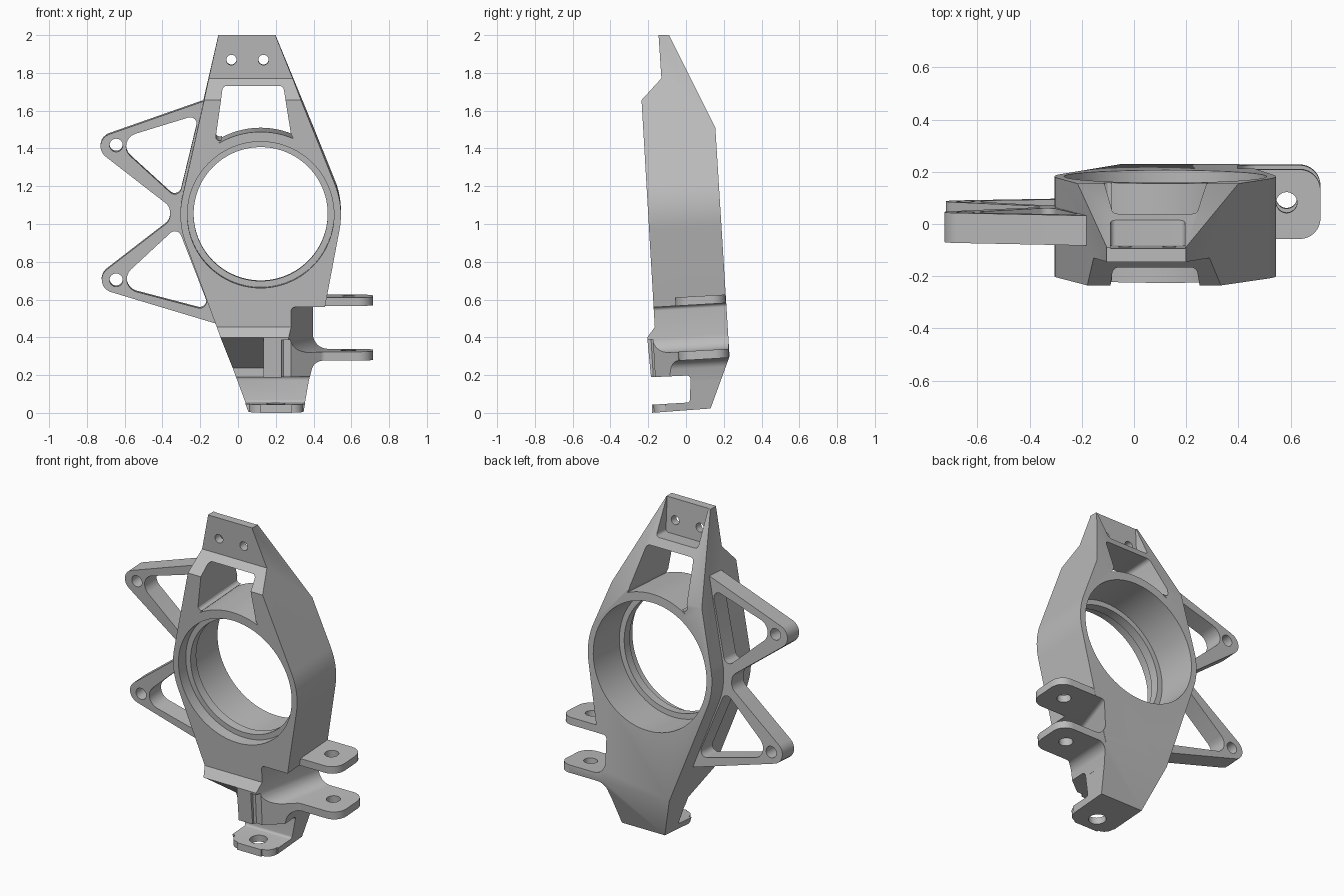
import bpy
import bmesh
import math
from mathutils import Matrix, Vector

if "Cube" in bpy.data.objects:
    bpy.data.objects.remove(bpy.data.objects["Cube"])

LEAN = 0.058            # backward lean of the whole casting
BORE = (0.12, 1.06)     # bearing bore centre in x, z

metal = bpy.data.materials.new("grey_metal")
metal.use_nodes = True
GREY = (0.5, 0.5, 0.5, 1)
metal.diffuse_color = GREY
metal.node_tree.nodes["Principled BSDF"].inputs["Base Color"].default_value = GREY


# Placement of a 2D profile point (a, b) at extrusion distance t
def front(a, b, t):
    return Vector((a, t, b))


def plan(a, b, t):
    return Vector((a, b, t))


def side(a, b, t):
    return Vector((t, a + LEAN * (b - 1), b - LEAN * a))


def skewed(a, b, t):
    return Vector((a + 0.3 * (t + 0.2), t, b))


def rounded(points, steps=8):
    """Polygon whose corners given as (a, b, radius) become arcs."""
    out = []
    for i, p in enumerate(points):
        c = Vector(p[:2])
        if len(p) < 3:
            out.append(c)
            continue
        u = (Vector(points[i - 1][:2]) - c).normalized()
        v = (Vector(points[(i + 1) % len(points)][:2]) - c).normalized()
        half = u.angle(v) / 2
        centre = c + (u + v).normalized() * p[2] / math.sin(half)
        r0 = c + u * p[2] / math.tan(half) - centre
        r1 = c + v * p[2] / math.tan(half) - centre
        sweep = r0.angle_signed(r1)
        for k in range(steps + 1):
            out.append(centre + Matrix.Rotation(-sweep * k / steps, 2) @ r0)
    return out


def arc(cx, cy, r, start, end, n):
    angles = [math.radians(start + (end - start) * k / n) for k in range(n + 1)]
    return [(cx + r * math.cos(a), cy + r * math.sin(a)) for a in angles]


def circle(cx, cy, r, n=32):
    return arc(cx, cy, r, 0, 360, n)[:-1]


def prism(name, points, place, lo, hi):
    bm = bmesh.new()
    rings = [[bm.verts.new(place(p[0], p[1], t)) for p in points] for t in (lo, hi)]
    for ring in rings:
        bm.faces.new(ring)
    n = len(points)
    for i in range(n):
        j = (i + 1) % n
        bm.faces.new((rings[0][i], rings[0][j], rings[1][j], rings[1][i]))
    bmesh.ops.recalc_face_normals(bm, faces=bm.faces)
    mesh = bpy.data.meshes.new(name)
    bm.to_mesh(mesh)
    bm.free()
    mesh.materials.append(metal)
    obj = bpy.data.objects.new(name, mesh)
    bpy.context.collection.objects.link(obj)
    return obj


def combine(obj, tool, operation):
    """Apply a boolean and throw the tool away."""
    tool.hide_render = True
    mod = obj.modifiers.new("combine", "BOOLEAN")
    mod.operation, mod.solver, mod.object = operation, "EXACT", tool
    bpy.context.view_layer.objects.active = obj
    bpy.ops.object.modifier_apply(modifier=mod.name)
    bpy.data.objects.remove(tool)


def cut(obj, points, place, lo, hi):
    combine(obj, prism("cutter", points, place, lo, hi), "DIFFERENCE")


# Main body: front outline wrapped around the bore
outline = [(-0.105, 2.1), (-0.105, 2.0)] + arc(*BORE, 0.425, 167, 201, 10)
outline += [(0.06, 0), (0.06, -0.1), (0.345, -0.1), (0.345, 0), (0.38, 0.2), (0.46, 0.57)]
outline += arc(*BORE, 0.425, -11, 22.3, 10) + [(0.2, 2.0), (0.2, 2.1)]
body = prism("upright_body", outline, front, -0.6, 0.6)

# Twin arm block on the left side
arms = prism("arms", rounded([(0.2, 0.187), (0.715, 0.187, 0.08), (0.715, -0.08, 0.08),
                              (0.45, -0.08, 0.04), (0.28, -0.21), (0.2, -0.21)]),
             plan, 0.0, 0.9)
arm_front = prism("arm_front", rounded([(0.1, 0.615), (0.9, 0.615), (0.9, 0.28),
                                        (0.4, 0.28, 0.06), (0.375, 0.17), (0.1, 0.17)]),
                  front, -0.8, 0.8)
combine(arms, arm_front, "INTERSECT")
cut(body, [(0.23, -0.22), (0.42, -0.05), (0.8, -0.05), (0.8, -0.8), (0.23, -0.8)],
    plan, 0.1, 0.4)
combine(body, arms, "UNION")

# Side profile trims front, back, foot and the notch above the foot
profile = [(-0.145, 2.0), (-0.09, 2.0), (0.155, 1.51), (0.23, 0.3), (0.13, 0.025),
           (-0.18, 0.002), (-0.18, 0.045), (0.02, 0.057, 0.015), (0.025, 0.2, 0.02),
           (-0.185, 0.19), (-0.205, 0.4), (-0.165, 0.455), (-0.235, 1.655), (-0.13, 1.77)]
combine(body, prism("side_profile", rounded(profile, 5), side, -1, 1), "INTERSECT")

# Space between the arms and the bolt holes through them
cut(body, rounded([(0.28, 0.327, 0.08), (0.28, 0.57, 0.02), (1.2, 0.57), (1.2, 0.327)]),
    skewed, -0.5, 0.5)
cut(body, circle(0.585, 0.06, 0.04), plan, 0.2, 0.7)

# Bearing bore with a retaining lip
cut(body, circle(*BORE, 0.355, 96), front, -0.5, 0.5)
cut(body, circle(*BORE, 0.388, 96), front, -0.5, -0.125)
cut(body, circle(*BORE, 0.388, 96), front, -0.07, 0.5)

# Upper window, curved along the bore
window = rounded([(-0.08, 1.74, 0.025), (0.24, 1.74, 0.025), (0.28, 1.49, 0.02)]
                 + arc(*BORE, 0.44, 67, 121, 14)
                 + [(-0.125, 1.42, 0.02)], 5)
cut(body, window, front, -0.5, 0.5)

# Recess behind the top plate, and its two holes
cut(body, rounded([(-0.09, 2.3), (-0.09, 1.79, 0.02), (0.195, 1.79, 0.02), (0.195, 2.3)]),
    front, -0.036, 0.6)
for x in (-0.035, 0.135):
    cut(body, circle(x, 1.875, 0.027), front, -0.5, 0.5)

# Slanted recess beside the front rib
cut(body, [(-0.4, 0.4), (-0.2, 0.4), (0.02, 0.24), (0.02, 0.14), (-0.4, 0.14)],
    side, -0.6, 0.135)

# Foot: rounded front corners and bolt hole
for x, s in ((0.06, 1), (0.345, -1)):
    r = 0.06
    corner = [(x - s * 0.1, -0.4), (x + s * r, -0.4)]
    corner += [(x + s * (r - r * math.sin(a)), -0.227 + r - r * math.cos(a))
               for a in (math.pi / 16 * k for k in range(9))]
    corner += [(x - s * 0.1, -0.227 + r)]
    cut(body, corner, plan, -0.1, 0.12)
cut(body, circle(0.2, -0.14, 0.05), plan, -0.1, 0.12)

# Side bracket: two triangles with open centres
bracket = prism("side_bracket", rounded([
    (-0.15, 1.665), (-0.80, 1.437, 0.068), (-0.36, 1.095, 0.06), (-0.36, 1.02, 0.06),
    (-0.80, 0.68, 0.068), (-0.085, 0.465), (-0.24, 0.9), (-0.285, 1.06), (-0.24, 1.3)]),
    front, -0.045, 0.07)
cut(bracket, rounded([(-0.66, 1.445, 0.07), (-0.205, 1.585, 0.035), (-0.315, 1.13, 0.035)]),
    front, -0.5, 0.5)
cut(bracket, rounded([(-0.66, 0.675, 0.07), (-0.145, 0.54, 0.035), (-0.32, 0.99, 0.035)]),
    front, -0.5, 0.5)
for z in (1.42, 0.705):
    cut(bracket, circle(-0.645, z, 0.035), front, -0.5, 0.5)

# Lean everything back and shade
lean = (Matrix.Translation((0, 0, 1)) @ Matrix.Rotation(LEAN, 4, "X")
        @ Matrix.Translation((0, 0, -1)))
bpy.ops.object.select_all(action="DESELECT")
for obj in (body, bracket):
    obj.data.transform(lean)
    obj.select_set(True)
bpy.context.view_layer.objects.active = body
bpy.ops.object.shade_smooth_by_angle(angle=math.radians(25))
